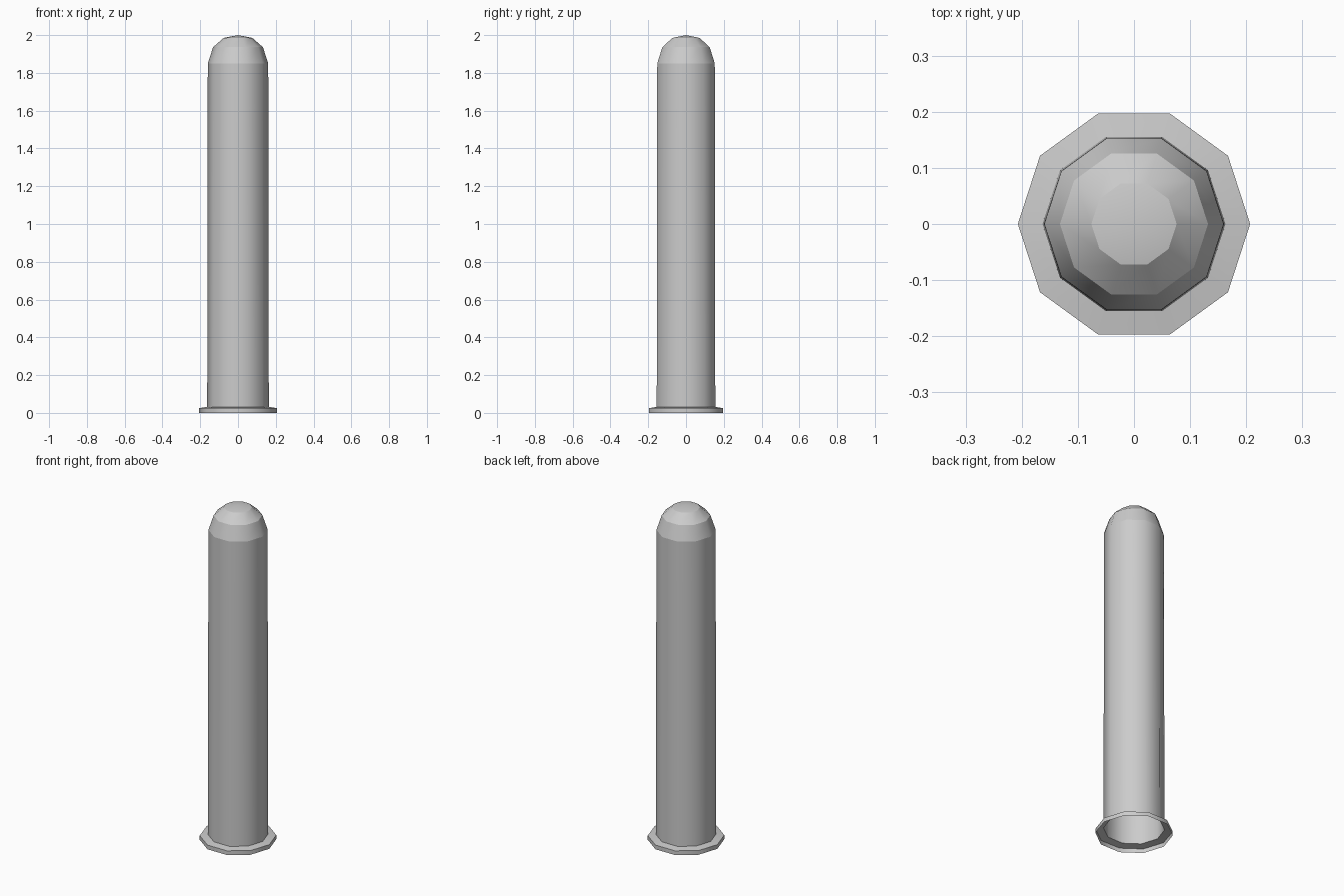
import bpy
import bmesh
from math import cos, sin, tau

cube = bpy.data.objects.get("Cube")
if cube:
    bpy.data.objects.remove(cube)

SIDES = 10

# One plain grey for the whole casing
grey = bpy.data.materials.new("light_grey")
grey.use_nodes = True
grey.diffuse_color = (0.6, 0.6, 0.6, 1)
grey.node_tree.nodes["Principled BSDF"].inputs["Base Color"].default_value = (0.6, 0.6, 0.6, 1)


def lathe(name, profile, creases=True):
    """Spin (radius, z) points round z; radius 0 closes to a point."""
    bm = bmesh.new()
    rings = []
    for r, z in profile:
        count = SIDES if r else 1
        rings.append([bm.verts.new((r * cos(tau * i / SIDES), r * sin(tau * i / SIDES), z))
                      for i in range(count)])
    for low, high in zip(rings, rings[1:]):
        for i in range(SIDES):
            j = (i + 1) % SIDES
            top = [high[j], high[i]] if len(high) > 1 else [high[0]]
            bm.faces.new([low[i], low[j]] + top).smooth = True
    # Keep each horizontal ring crisp while the walls shade smoothly round
    for e in bm.edges:
        a, b = e.verts
        e.smooth = abs(a.co.z - b.co.z) > 1e-6
    mesh = bpy.data.meshes.new(name)
    bm.to_mesh(mesh)
    bm.free()
    mesh.materials.append(grey)
    obj = bpy.data.objects.new(name, mesh)
    bpy.context.collection.objects.link(obj)
    return obj


# Open-bottomed flange at the foot
lathe("base_flange", [(0.207, 0), (0.207, 0.025), (0.163, 0.032)])

# Long, very slightly tapered hollow tube
lathe("tube_body", [(0.163, 0.032), (0.1605, 1.61)])

# Upper sleeve, a hair narrower, ending in the stepped dome
lathe("domed_tip", [(0.1605, 1.61), (0.16, 1.85), (0.132, 1.936), (0.076, 1.985), (0, 2.0)])
